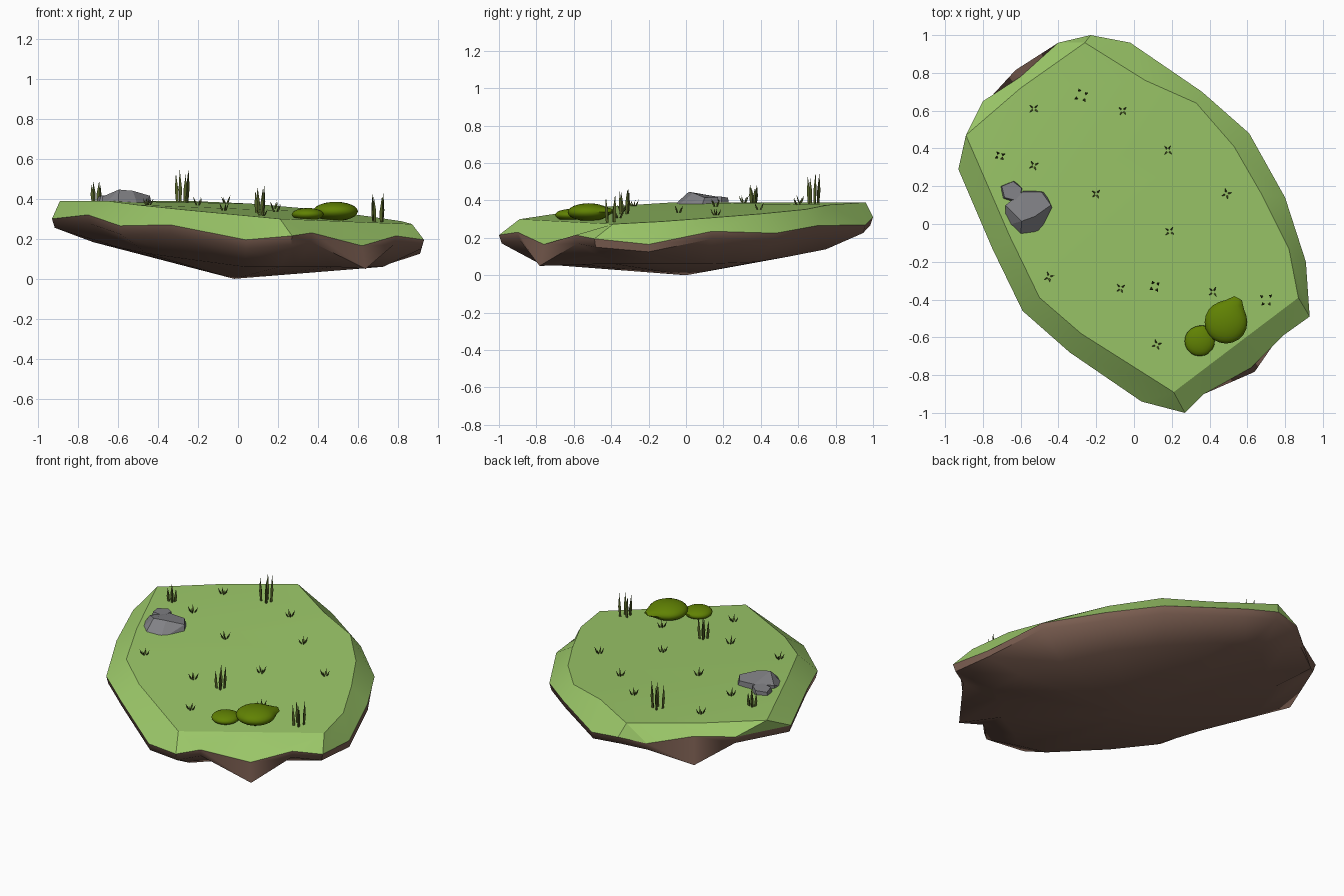
import bpy, bmesh, math, random
from mathutils import Vector

random.seed(7)
cube = bpy.data.objects.get("Cube")
if cube:
    bpy.data.objects.remove(cube, do_unlink=True)


def material(name, r, g, b):
    m = bpy.data.materials.new(name)
    m.use_nodes = True
    m.diffuse_color = (r, g, b, 1)
    m.node_tree.nodes["Principled BSDF"].inputs["Base Color"].default_value = (r, g, b, 1)
    return m


GRASS = material("grass_green", .33, .575, .14)
DIRT = material("dirt_brown", .2, .113, .083)
STONE = material("stone_grey", .22, .22, .235)
LEAF = material("bush_olive", .118, .222, .001)
BLADE = material("blade_dark_green", .085, .115, .02)


def finish(bm, name, mat, angle=None):
    """Turn a bmesh into a named, shaded object."""
    bmesh.ops.recalc_face_normals(bm, faces=bm.faces)
    mesh = bpy.data.meshes.new(name)
    bm.to_mesh(mesh)
    bm.free()
    mesh.materials.append(mat)
    ob = bpy.data.objects.new(name, mesh)
    bpy.context.collection.objects.link(ob)
    if angle:
        bpy.ops.object.select_all(action='DESELECT')
        ob.select_set(True)
        bpy.context.view_layer.objects.active = ob
        bpy.ops.object.shade_smooth_by_angle(angle=math.radians(angle))


def top_height(x, y):
    return min(.39, .35 - .07 * x + .04 * y)


def bridge(bm, a, b):
    """Join two closed rings; repeated corners collapse to triangles."""
    for i in range(len(a)):
        j = (i + 1) % len(a)
        loop = list(dict.fromkeys((a[i], a[j], b[j], b[i])))
        if len(loop) > 2:
            bm.faces.new(loop)


# Island outline: overhanging grass edge (x, y, z) and matching top corner (x, y)
OUTLINE = [
    (-.93, .29, .30, -.89, .47), (-.75, -.13, .32, -.66, -.06),
    (-.59, -.46, .265, -.5, -.39), (-.34, -.68, .27, -.28, -.58),
    (.04, -.94, .195, .21, -.89), (.27, -1, .215, .21, -.89),
    (.37, -.9, .23, .21, -.89), (.62, -.76, .165, .5, -.67),
    (.79, -.59, .215, .87, -.39), (.93, -.49, .195, .87, -.39),
    (.91, -.2, .165, .82, -.13), (.8, .14, .235, .68, .15),
    (.61, .48, .225, .53, .41), (.36, .7, .265, .33, .64),
    (-.02, .96, .27, .06, .76), (-.23, 1, .31, -.26, .96),
    (-.4, .96, .3, -.26, .96), (-.6, .78, .33, -.6, .72),
    (-.8, .65, .33, -.89, .47)]

# Grass layer: flat top and sloping rim
bm = bmesh.new()
rim = [bm.verts.new(p[:3]) for p in OUTLINE]
corners = {}
for p in OUTLINE:
    key = p[3:]
    if key not in corners:
        corners[key] = bm.verts.new((*key, top_height(*key)))
bridge(bm, rim, [corners[p[3:]] for p in OUTLINE])
cap = bm.faces.new(list(corners.values()))
bmesh.ops.triangulate(bm, faces=[cap])
finish(bm, "grass_layer", GRASS, 25)

# Dirt underside: lip, shoulder and shallow point; two corners jut out and down
JUTS = {7: (1.03, .115), 17: (1.045, .16), 10: (1, .04), 11: (1, .04)}
bm = bmesh.new()
edge, lip, shoulder = [], [], []
for i, (x, y, z, _, _) in enumerate(OUTLINE):
    k, drop = JUTS.get(i, (.985, .045))
    edge.append(bm.verts.new((x, y, z)))
    lip.append(bm.verts.new((x * k, y * k, z - drop)))
    sx, sy = x * .78, y * .78
    shoulder.append(bm.verts.new((sx, sy, max(.06, .1 - .1 * sx + .05 * sy))))
bridge(bm, edge, lip)
bridge(bm, lip, shoulder)
apex = bm.verts.new((-.02, 0, 0))
for i, v in enumerate(shoulder):
    bm.faces.new((v, shoulder[i - 1], apex))
finish(bm, "dirt_base", DIRT, 50)


# Rocks: faceted hulls with a wide foot and a broad sloping top
def rock(name, x, y, base, foot, crown):
    bm = bmesh.new()
    for dx, dy, dz in foot + crown:
        bm.verts.new((x + dx, y + dy, base + dz))
    hull = bmesh.ops.convex_hull(bm, input=bm.verts)
    bmesh.ops.delete(bm, geom=hull["geom_interior"], context='VERTS')
    bmesh.ops.dissolve_limit(bm, angle_limit=math.radians(14), verts=bm.verts, edges=bm.edges)
    finish(bm, name, STONE)


rock("large_rock", -.56, .05, .36,
     [(-.12, .04, 0), (-.12, -.06, 0), (-.04, -.13, 0), (.06, -.11, 0),
      (.13, .03, 0), (.09, .12, 0), (-.02, .13, 0)],
     [(-.12, .05, .05), (-.035, -.035, .086), (.035, -.01, .08), (.12, .05, .055),
      (.07, .12, .055), (-.03, .12, .06)])
rock("small_rock", -.65, .17, .36,
     [(-.06, .03, 0), (-.05, -.04, 0), (.04, -.07, 0), (.06, .02, 0), (.02, .06, 0)],
     [(-.05, .03, .05), (-.035, -.03, .055), (.045, -.05, .06), (.055, .02, .06), (.01, .055, .055)])


# Bushes: flattened balls, each pinched to one leafy point
def bush(name, centre, radii, direction, pinch):
    bm = bmesh.new()
    bmesh.ops.create_icosphere(bm, subdivisions=3, radius=1)
    d = Vector(direction).normalized()
    for v in bm.verts:
        v.co *= 1 + pinch * max(0, v.co.dot(d)) ** 18
        v.co = Vector(centre) + Vector([a * r for a, r in zip(v.co, radii)])
    finish(bm, name, LEAF, 30)


bush("large_bush", (.487, -.52, .337), (.113, .113, .048), (.45, .9, .1), .38)
bush("small_bush", (.348, -.62, .322), (.08, .08, .032), (.3, .9, .2), .1)


# Grass tufts: thin three-sided blades bending outward
def tuft(name, x, y, height, inner, outer, width):
    bm = bmesh.new()
    z = top_height(x, y) - .012
    turn = random.uniform(.4, 1)
    for i in range(4):
        a = turn + math.tau * i / 4 + random.uniform(-.3, .3)
        out = Vector((math.cos(a), math.sin(a), 0))
        h = height * random.uniform(.78, 1) + .012
        rings = []
        for reach, rise, w in ((inner, 0, width * .7), ((inner + outer) / 2, .45, width)):
            c = Vector((x, y, z + h * rise)) + out * reach
            rings.append([bm.verts.new(c + Vector((math.cos(a + k * math.tau / 3),
                                                   math.sin(a + k * math.tau / 3), 0)) * w)
                          for k in range(3)])
        tip = bm.verts.new(Vector((x, y, z + h)) + out * outer)
        bridge(bm, *rings)
        for k in range(3):
            bm.faces.new((rings[1][k], rings[1][k - 1], tip))
    finish(bm, name, BLADE)


TALL = [(-.28, .68, .175, .027), (-.71, .36, .1, .016),
        (.11, -.33, .14, .02), (.7, -.4, .16, .027)]
for n, (x, y, h, r) in enumerate(TALL, 1):
    tuft(f"tall_grass_{n}", x, y, h, r, r + .008, .01)

SHORT = [(-.53, .61), (-.06, .6), (-.53, .31), (-.2, .16), (.18, .39), (.49, .16),
         (.19, -.04), (-.45, -.28), (-.07, -.34), (.42, -.36), (.12, -.64)]
for n, (x, y) in enumerate(SHORT, 1):
    tuft(f"short_grass_{n}", x, y, .04, .004, .03, .005)
